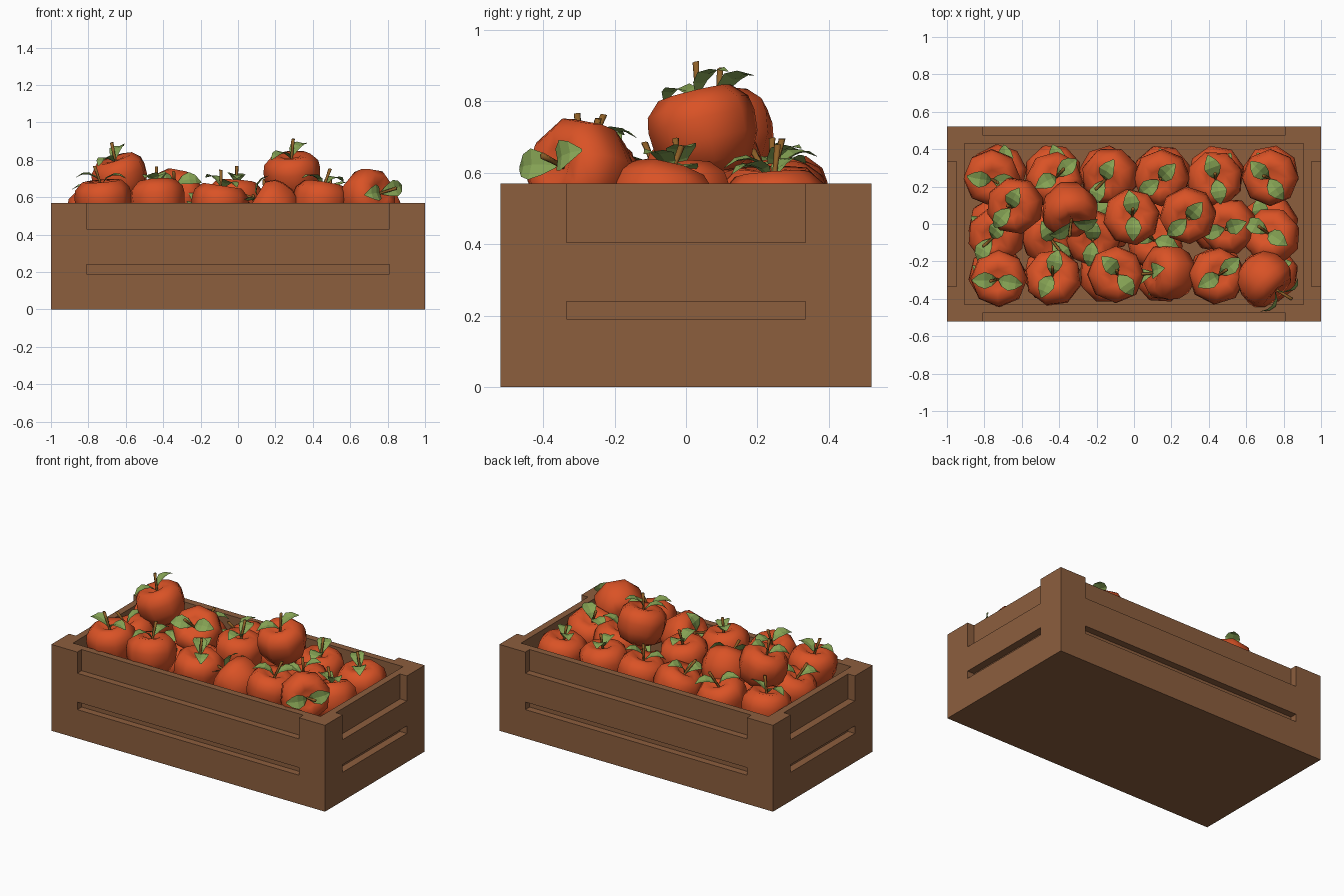
import bpy, bmesh, math, random
from mathutils import Vector, Matrix, Quaternion

if "Cube" in bpy.data.objects:
    bpy.data.objects.remove(bpy.data.objects["Cube"])

random.seed(4)


def material(name, rgb):
    m = bpy.data.materials.new(name)
    m.diffuse_color = (*rgb, 1)
    m.use_nodes = True
    m.node_tree.nodes["Principled BSDF"].inputs["Base Color"].default_value = m.diffuse_color
    return m


wood = material("brown wood", (0.262, 0.112, 0.048))
skin = material("orange red skin", (0.70, 0.085, 0.019))
stalk = material("stalk brown", (0.27, 0.115, 0.02))
green = material("leaf green", (0.24, 0.37, 0.09))


def boxes(name, extents):
    bm = bmesh.new()
    for x0, x1, y0, y1, z0, z1 in extents:
        mat = Matrix.Translation(((x0 + x1) / 2, (y0 + y1) / 2, (z0 + z1) / 2)) \
            @ Matrix.Diagonal((x1 - x0, y1 - y0, z1 - z0, 1))
        bmesh.ops.create_cube(bm, size=1, matrix=mat)
    me = bpy.data.meshes.new(name)
    bm.to_mesh(me)
    bm.free()
    ob = bpy.data.objects.new(name, me)
    bpy.context.collection.objects.link(ob)
    return ob


# Crate: solid block with the inside, the top recesses and the slots cut away
crate = boxes("crate", [(-1, 1, -0.52, 0.52, 0, 0.57)])
crate.data.materials.append(wood)
cuts = [(-0.905, 0.905, -0.43, 0.43, 0.08, 0.7)]
for s in (-1, 1):
    ya, yb = sorted((s * 0.475, s * 0.6))
    xa, xb = sorted((s * 0.95, s * 1.1))
    cuts += [(-0.81, 0.81, ya, yb, 0.43, 0.7), (-0.81, 0.81, ya, yb, 0.19, 0.24),
             (xa, xb, -0.335, 0.335, 0.405, 0.7), (xa, xb, -0.335, 0.335, 0.19, 0.24)]
cutter = boxes("crate_cutter", cuts)
cutter.data.materials.append(wood)
cutter.hide_render = True
mod = crate.modifiers.new("cut", 'BOOLEAN')
mod.object = cutter
mod.operation = 'DIFFERENCE'
mod.solver = 'EXACT'
bpy.context.view_layer.update()
cut_mesh = bpy.data.meshes.new_from_object(
    crate.evaluated_get(bpy.context.evaluated_depsgraph_get()))
crate.modifiers.clear()
crate.data = cut_mesh
bpy.data.objects.remove(cutter)

# Fruit mesh shared by every fruit: eight-sided body, stalk and two leaves
bm = bmesh.new()


def lathe(profile, sides, mat, lean=0.0):
    rings = []
    for r, z in profile:
        off = lean * (z - profile[0][1])
        if r == 0:
            rings.append([bm.verts.new((off, 0, z))])
        else:
            rings.append([bm.verts.new((off + r * math.cos(2 * math.pi * i / sides),
                                        r * math.sin(2 * math.pi * i / sides), z))
                          for i in range(sides)])
    for a, b in zip(rings, rings[1:]):
        for i in range(sides):
            j = (i + 1) % sides
            loop = [a[i % len(a)], a[j % len(a)], b[j % len(b)], b[i % len(b)]]
            f = bm.faces.new(list(dict.fromkeys(loop)))
            f.material_index = mat
            f.smooth = True


lathe([(0, -0.10), (0.06, -0.122), (0.115, -0.095), (0.148, -0.03), (0.153, 0.03),
       (0.145, 0.072), (0.105, 0.112), (0.055, 0.108), (0, 0.075)], 8, 0)
lathe([(0.007, 0.07), (0.008, 0.14), (0.010, 0.195), (0, 0.195)], 5, 1, 0.25)


def leaf(azimuth, lift):
    rot = Matrix.Rotation(azimuth, 3, 'Z')
    rows = []
    for x, w, z in [(0.005, 0.006, 0.10), (0.03, 0.032, 0.128), (0.065, 0.045, 0.142),
                    (0.10, 0.032, 0.14), (0.135, 0.004, 0.122)]:
        rows.append([bm.verts.new(rot @ Vector((x, k * w, z + lift * x + abs(k) * 0.2 * w)))
                     for k in (-1, 0, 1)])
    for a, b in zip(rows, rows[1:]):
        for k in (0, 1):
            f = bm.faces.new((a[k], b[k], b[k + 1], a[k + 1]))
            f.material_index = 2


leaf(0, 0.15)
leaf(math.radians(170), -0.05)
fruit_mesh = bpy.data.meshes.new("fruit")
bm.to_mesh(fruit_mesh)
bm.free()
for m in (skin, stalk, green):
    fruit_mesh.materials.append(m)


def fruit(name, x, y, z, cx, cy, az):
    """cx, cy: sideways shift of the crown; az: direction of the first leaf."""
    axis = Vector((cx, cy, math.sqrt(max(0.0004, 0.13 ** 2 - cx * cx - cy * cy))))
    ob = bpy.data.objects.new(name, fruit_mesh)
    ob.rotation_mode = 'QUATERNION'
    ob.rotation_quaternion = Vector((0, 0, 1)).rotation_difference(axis) \
        @ Quaternion((0, 0, 1), math.radians(az))
    ob.location = (x, y, z)
    bpy.context.collection.objects.link(ob)


# Visible fruit, back row, middle rows, front row
back = [(-0.76, 0.25, 0.52, 0, -0.02, 0), (-0.43, 0.23, 0.49, 0.02, 0.03, 40),
        (-0.12, 0.26, 0.50, -0.05, -0.03, 250), (0.15, 0.25, 0.50, -0.02, -0.02, 45),
        (0.43, 0.24, 0.50, 0.01, 0, 110), (0.73, 0.25, 0.485, -0.01, -0.01, 135)]
middle = [(-0.63, 0.10, 0.70, -0.04, -0.02, 60), (-0.345, 0.08, 0.60, 0.02, -0.09, 200),
          (-0.015, 0.035, 0.575, 0.01, 0.01, 100), (0.29, 0.05, 0.715, -0.01, -0.03, 50)]
low = [(0.51, -0.01, 0.50, -0.03, -0.02, 20), (0.74, -0.07, 0.50, -0.03, 0.03, 155),
       (-0.73, -0.06, 0.51, -0.04, -0.02, 240), (-0.46, -0.06, 0.44, 0.03, -0.04, 310),
       (-0.22, -0.07, 0.45, 0, -0.03, 90), (0.11, -0.10, 0.42, 0, 0.02, 170)]
front = [(-0.72, -0.29, 0.575, -0.01, -0.01, 180), (-0.43, -0.29, 0.575, -0.01, 0.02, 75),
         (-0.10, -0.27, 0.55, 0.02, 0, 135), (0.19, -0.26, 0.54, -0.11, 0, 200),
         (0.44, -0.28, 0.565, 0.02, 0.01, 40), (0.69, -0.29, 0.60, 0.09, -0.09, 60)]
for row, items in (("back", back), ("top", middle), ("middle", low), ("front", front)):
    for i, item in enumerate(items):
        fruit(f"{row}_fruit_{i + 1}", *item)

# Buried bottom layer
for i in range(6):
    for j in range(3):
        fruit(f"bottom_fruit_{i}_{j}", -0.73 + 0.292 * i, -0.27 + 0.27 * j, 0.22,
              random.uniform(-0.04, 0.04), random.uniform(-0.04, 0.04), random.uniform(0, 360))
